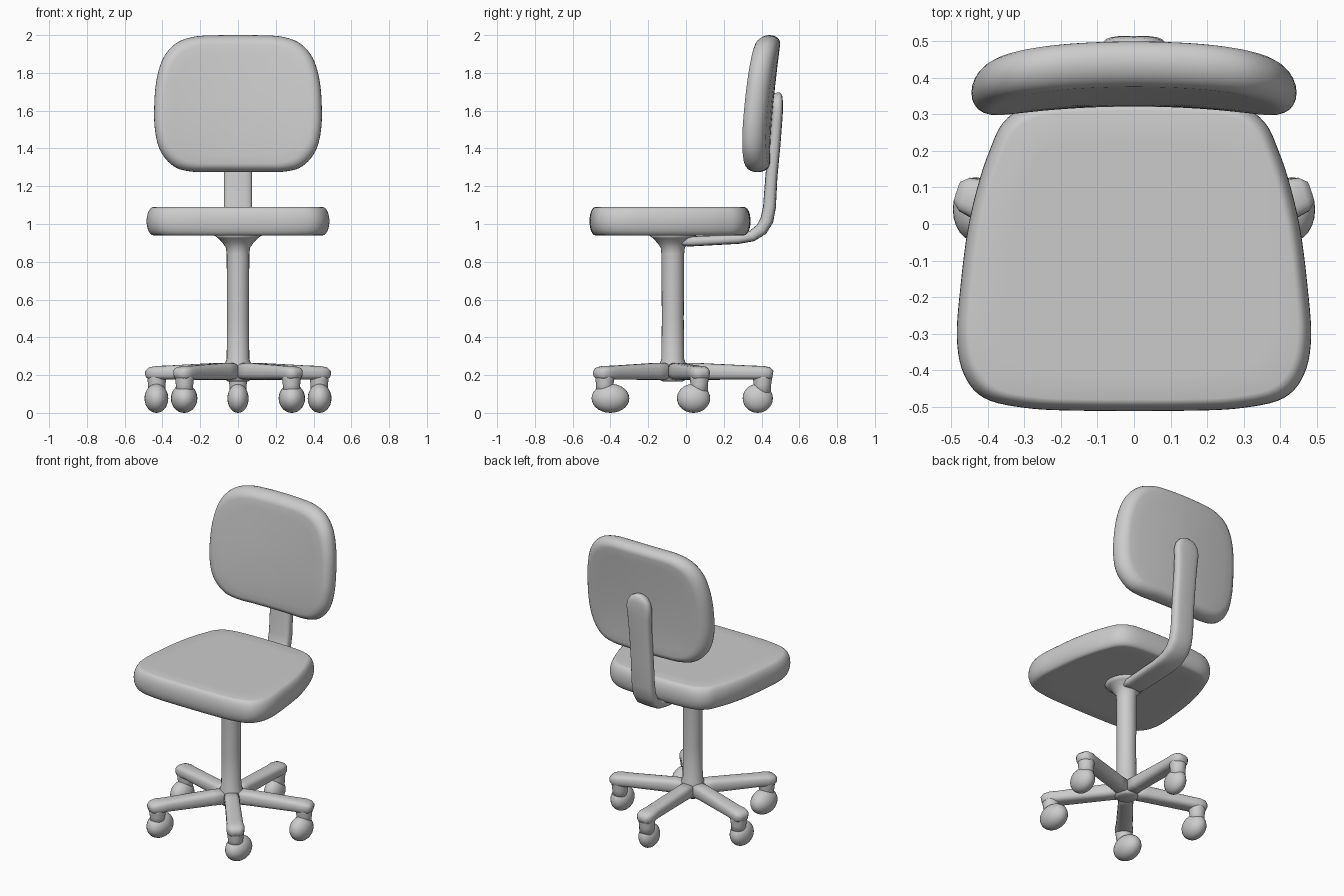
import bpy, bmesh, math
from mathutils import Vector

if "Cube" in bpy.data.objects:
    bpy.data.objects.remove(bpy.data.objects["Cube"])


def loft(name, rings):
    """Skin a list of closed rings (equal point counts) and cap both ends."""
    bm = bmesh.new()
    loops = [[bm.verts.new(p) for p in ring] for ring in rings]
    n = len(loops[0])
    for a, b in zip(loops, loops[1:]):
        for i in range(n):
            j = (i + 1) % n
            bm.faces.new((a[i], a[j], b[j], b[i]))
    bm.faces.new(loops[0])
    bm.faces.new(loops[-1])
    bmesh.ops.recalc_face_normals(bm, faces=bm.faces)
    mesh = bpy.data.meshes.new(name)
    bm.to_mesh(mesh)
    bm.free()
    mesh.shade_smooth()
    ob = bpy.data.objects.new(name, mesh)
    bpy.context.collection.objects.link(ob)
    return ob


def outline(half, steps=5):
    """Mirror a half outline in x and run a smooth closed curve through it."""
    pts = [Vector(p) for p in half] + [Vector((-x, y)) for x, y in reversed(half)]
    n, out = len(pts), []
    for i in range(n):
        p0, p1, p2, p3 = (pts[(i + k) % n] for k in (-1, 0, 1, 2))
        for s in range(steps):
            t = s / steps
            out.append(0.5 * (2 * p1 + (p2 - p0) * t
                              + (2 * p0 - 5 * p1 + 4 * p2 - p3) * t ** 2
                              + (3 * p1 - p0 - 3 * p2 + p3) * t ** 3))
    return out


def cushion(name, half, mid, rim, place):
    """Padded slab: outline rings around a rounded rim, closing to the middle."""
    shape, c = outline(half), Vector((0, mid))
    top = [(1 - rim * (1 - math.cos(a)), math.sin(a))
           for a in (math.radians(d) for d in (0, 15, 30, 45, 60, 75, 90))]
    top += [(s, 1) for s in (0.75, 0.5, 0.25, 0.05)]
    profile = [(s, -w) for s, w in reversed(top[1:])] + top
    return loft(name, [[place(c + (p - c) * s, w) for p in shape] for s, w in profile])


def sweep(name, path, side, power=0.6, n=20):
    """Rounded bar along path entries (point, half width, half thickness)."""
    side, rings = Vector(side), []
    pts = [Vector(p[0]) for p in path]
    for i, (_, w, h) in enumerate(path):
        t = (pts[min(i + 1, len(pts) - 1)] - pts[max(i - 1, 0)]).normalized()
        up = side.cross(t).normalized()
        ring = []
        for k in range(n):
            a = 2 * math.pi * k / n
            cx = math.copysign(abs(math.cos(a)) ** power, math.cos(a))
            cy = math.copysign(abs(math.sin(a)) ** power, math.sin(a))
            ring.append(pts[i] + side * w * cx + up * h * cy)
        rings.append(ring)
    return loft(name, rings)


def lathe(name, x, y, profile, n=24):
    """Round part from (radius, z) pairs."""
    return loft(name, [[(x + r * math.cos(2 * math.pi * k / n),
                         y + r * math.sin(2 * math.pi * k / n), z)
                        for k in range(n)] for r, z in profile])


# Seat: wider at the front, tapering toward the back
seat_half = [(0.15, -0.51), (0.3, -0.502), (0.41, -0.475), (0.465, -0.41),
             (0.484, -0.31), (0.474, -0.17), (0.455, -0.02), (0.428, 0.1),
             (0.395, 0.2), (0.355, 0.28), (0.28, 0.325), (0.13, 0.34)]
cushion("seat", seat_half, -0.1, 0.075,
        lambda p, w: (p.x, p.y, 1.015 + 0.075 * w))

# Backrest: curved around the sitter and leaning back toward the top
back_half = [(0.13, 1.275), (0.25, 1.278), (0.34, 1.305), (0.41, 1.385),
             (0.44, 1.5), (0.443, 1.64), (0.43, 1.77), (0.395, 1.88),
             (0.33, 1.955), (0.24, 1.99), (0.12, 1.999)]


def back_place(p, w):
    lean = 0.06 * (max(p.y - 1.38, 0) / 0.62) ** 1.4
    return (p.x, 0.383 + lean - 0.03 * (p.x / 0.4) ** 2 + 0.062 * w, p.y)


cushion("backrest", back_half, 1.63, 0.13, back_place)

# Support bar running under the seat and up behind the backrest
bar = [(-0.06, 0.912, 0.06, 0.025), (0.02, 0.908, 0.07, 0.027),
       (0.15, 0.914, 0.075, 0.026), (0.28, 0.922, 0.075, 0.027),
       (0.35, 0.937, 0.075, 0.03), (0.4, 0.972, 0.075, 0.034),
       (0.428, 1.02, 0.075, 0.035), (0.442, 1.09, 0.075, 0.034),
       (0.452, 1.25, 0.075, 0.032), (0.468, 1.42, 0.075, 0.032),
       (0.48, 1.55, 0.08, 0.03), (0.484, 1.61, 0.085, 0.03),
       (0.484, 1.65, 0.075, 0.029), (0.483, 1.68, 0.052, 0.026),
       (0.482, 1.695, 0.02, 0.015)]
sweep("support_bar", [((0, y, z), w, h) for y, z, w, h in bar], (1, 0, 0))

# Column, flared where it meets the seat
HUB_Y = -0.07
lathe("column", 0, HUB_Y, [(0.05, 0.165), (0.068, 0.175), (0.068, 0.265),
                           (0.06, 0.285), (0.058, 0.5), (0.06, 0.84), (0.064, 0.875),
                           (0.082, 0.9), (0.105, 0.925), (0.135, 0.945)])

# Five legs, each with a stem and a caster: stem xy, wheel xy, wheel half sizes
feet = [("back", (0, 0.405), (0, 0.38), (0.056, 0.08))]
for s, label in ((-1, "left"), (1, "right")):
    feet.append((label, (0.43 * s, 0.07), (0.432 * s, 0.04), (0.063, 0.088)))
    feet.append(("front_" + label, (0.283 * s, -0.43), (0.285 * s, -0.4), (0.07, 0.1)))

for label, stem, wheel, size in feet:
    hub = Vector((0, HUB_Y, 0))
    d = Vector((*stem, 0)) - hub
    length = d.length
    d.normalize()
    leg = [(0, 0.22, 0.05, 0.045), (0.12, 0.22, 0.045, 0.045),
           (length - 0.05, 0.213, 0.05, 0.037), (length, 0.211, 0.055, 0.038),
           (length + 0.035, 0.208, 0.048, 0.034), (length + 0.055, 0.205, 0.03, 0.02)]
    sweep(label + "_leg", [(hub + d * r + Vector((0, 0, z)), w, h) for r, z, w, h in leg],
          Vector((0, 0, 1)).cross(d), power=0.7)
    lathe(label + "_stem", *stem, [(0.045, 0.09), (0.046, 0.15), (0.05, 0.18), (0.05, 0.215)])
    bpy.ops.mesh.primitive_uv_sphere_add(segments=24, ring_count=14, location=(*wheel, 0.077))
    ball = bpy.context.object
    ball.name = label + "_caster"
    ball.scale = (*size, 0.077)
    ball.data.shade_smooth()
